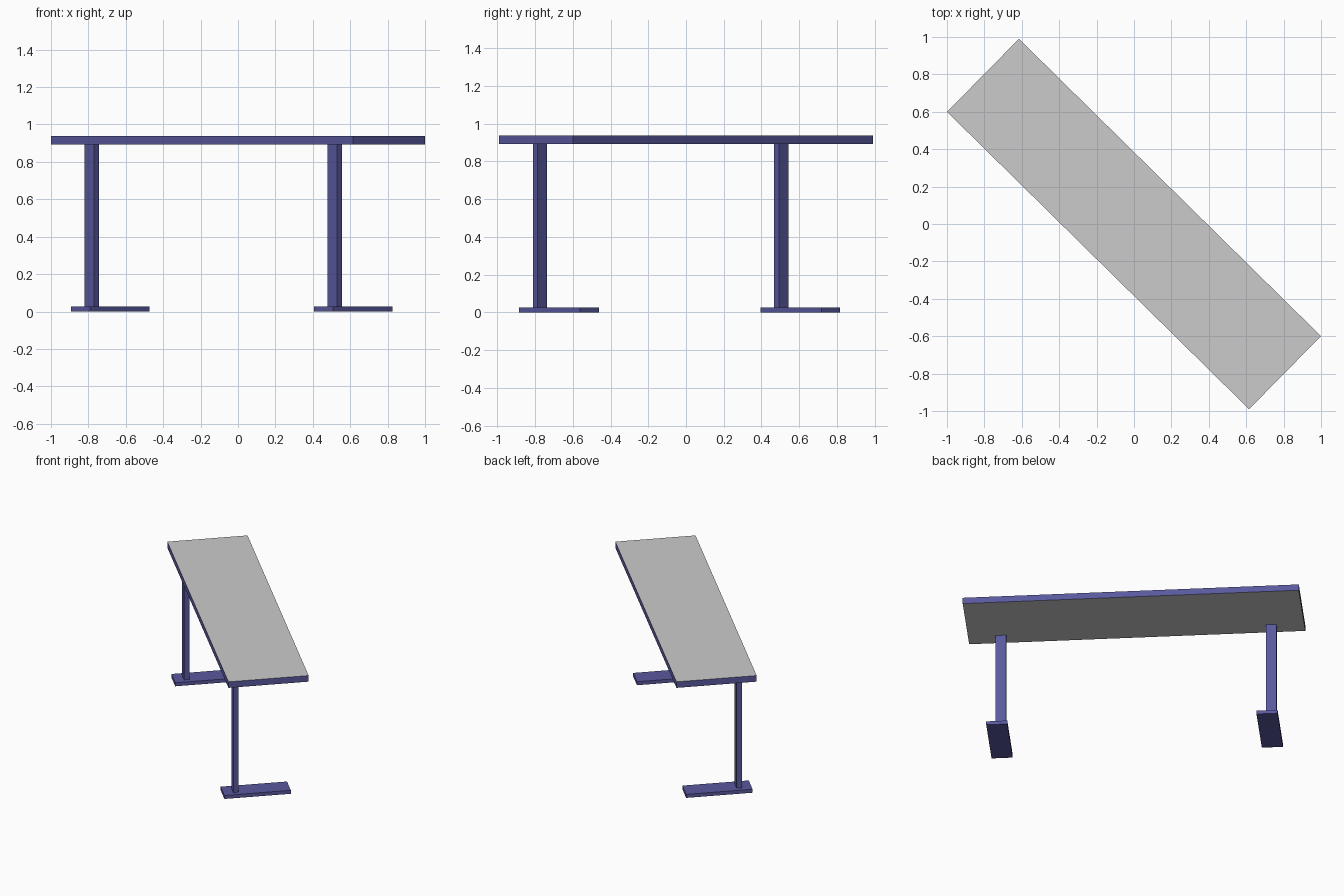
import bpy, bmesh
from math import radians
from mathutils import Matrix

if "Cube" in bpy.data.objects:
    bpy.data.objects.remove(bpy.data.objects["Cube"])

TURN = Matrix.Rotation(radians(-44.55), 4, 'Z')   # whole table is turned in plan


def material(name, rgb):
    m = bpy.data.materials.new(name)
    m.diffuse_color = (*rgb, 1)
    m.use_nodes = True
    m.node_tree.nodes["Principled BSDF"].inputs["Base Color"].default_value = m.diffuse_color
    return m


blue = material("blue_paint", (0.10, 0.10, 0.35))
grey = material("grey_surface", (0.8, 0.8, 0.8))


def box(name, x, y, z, mats):
    """Box from (min, max) ranges along the table's own axes."""
    bm = bmesh.new()
    bmesh.ops.create_cube(bm, size=1)
    for v in bm.verts:
        for i, (lo, hi) in enumerate((x, y, z)):
            v.co[i] = lo if v.co[i] < 0 else hi
    mesh = bpy.data.meshes.new(name)
    bm.to_mesh(mesh)
    bm.free()
    for m in mats:
        mesh.materials.append(m)
    ob = bpy.data.objects.new(name, mesh)
    ob.matrix_world = TURN
    bpy.context.collection.objects.link(ob)
    return ob


HALF_L, HALF_W = 1.133, 0.274

# tabletop: grey top and underside, blue edges
top = box("tabletop", (-HALF_L, HALF_L), (-HALF_W, HALF_W), (0.893, 0.938), (blue, grey))
for p in top.data.polygons:
    p.material_index = 1 if abs(p.normal.z) > 0.5 else 0

# two flat posts near the rear edge, each on a flat foot
for side, s in (("left", -1), ("right", 1)):
    cx = 0.911 * s
    box(side + "_leg", (cx - 0.036, cx + 0.036), (-0.207, -0.171), (0.026, 0.893), (blue,))
    box(side + "_foot", (cx - 0.071, cx + 0.071), (-HALF_W, 0.18), (0, 0.026), (blue,))
